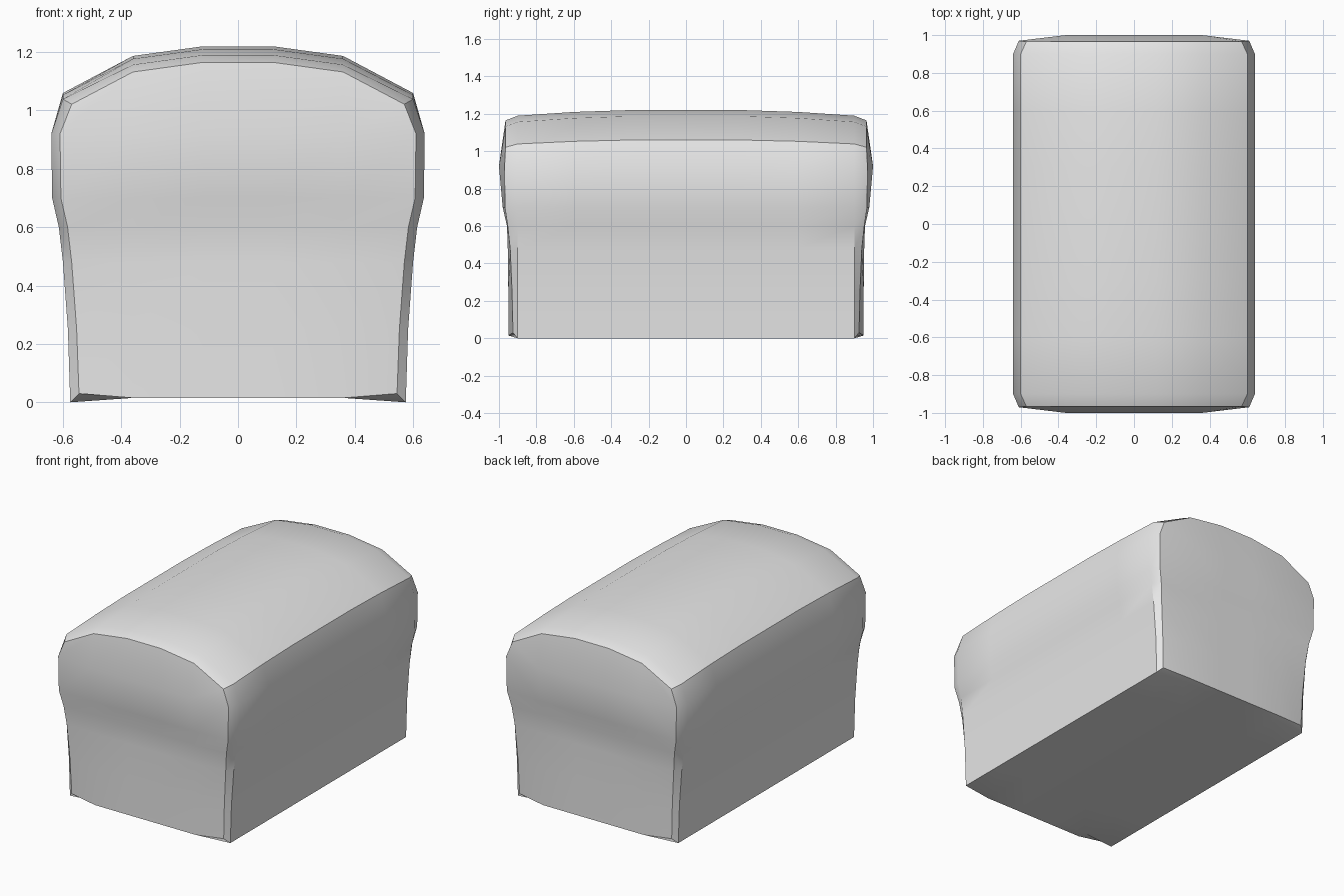
import bpy
import bmesh
from math import radians

default = bpy.data.objects.get("Cube")
if default:
    bpy.data.objects.remove(default, do_unlink=True)

# Plain grey crust
crust = bpy.data.materials.new("plain_grey")
crust.use_nodes = True
grey = (0.8, 0.8, 0.8, 1)
crust.diffuse_color = grey
crust.node_tree.nodes["Principled BSDF"].inputs["Base Color"].default_value = grey

# Wall profile, bottom to top: height, side x, end y, corner y
LEVELS = [
    (0.00, 0.575, 0.95, 0.925),
    (0.25, 0.583, 0.95, 0.93),
    (0.48, 0.60, 0.953, 0.94),
    (0.60, 0.614, 0.957, 0.953),
    (0.70, 0.637, 0.98, 0.968),
    (0.92, 0.64, 1.00, 0.97),
    (1.06, 0.60, 0.965, 0.965),
]
TOP = len(LEVELS) - 1
# Columns run from one edge to the other; the outermost come from the profile
XS = [None, -0.36, -0.12, 0.12, 0.36, None]
YS = [None, -0.9, -0.6, -0.3, 0.3, 0.6, 0.9, None]
CROWN = [1.06, 1.187, 1.22]      # top height from side edge to middle
DROOP = [0.055, 0.03, 0.01, 0]   # top drop from end to middle
NX, NY = len(XS) - 1, len(YS) - 1


def position(i, j, k):
    """Place one surface point of the loaf from its column and level."""
    z, side, end, corner = LEVELS[k]
    x_edge, y_edge = i in (0, NX), j in (0, NY)
    x, y = XS[i], YS[j]
    if x_edge:
        x = (side - 0.03 * y_edge) * (1 if i else -1)
    if y_edge:
        y = (corner if x_edge else end) * (1 if j else -1)
    if k == TOP:
        z = CROWN[min(i, NX - i)] - DROOP[min(j, NY - j)] * (0.7 if x_edge else 1)
    if k == 0:
        z = 0.03 * y_edge if x_edge else 0.015
    return x, y, z


bm = bmesh.new()
points = {}


def vert(key):
    if key not in points:
        points[key] = bm.verts.new(position(*key))
    return points[key]


def skin(nu, nv, place):
    """Fill a grid of quads whose corners are looked up with place(u, v)."""
    for u in range(nu):
        for v in range(nv):
            ring = [(u, v), (u + 1, v), (u + 1, v + 1), (u, v + 1)]
            bm.faces.new([vert(place(*c)) for c in ring])


# Base and domed top
for level in (0, TOP):
    skin(NX, NY, lambda u, v: (u, v, level))
# Two ends
for row in (0, NY):
    skin(NX, TOP, lambda u, v: (u, row, v))
# Two long sides
for col in (0, NX):
    skin(NY, TOP, lambda u, v: (col, u, v))

bmesh.ops.recalc_face_normals(bm, faces=bm.faces[:])
mesh = bpy.data.meshes.new("loaf")
bm.to_mesh(mesh)
bm.free()
mesh.materials.append(crust)
mesh.shade_smooth()
mesh.set_sharp_from_angle(angle=radians(30))
bpy.context.collection.objects.link(bpy.data.objects.new("loaf", mesh))
